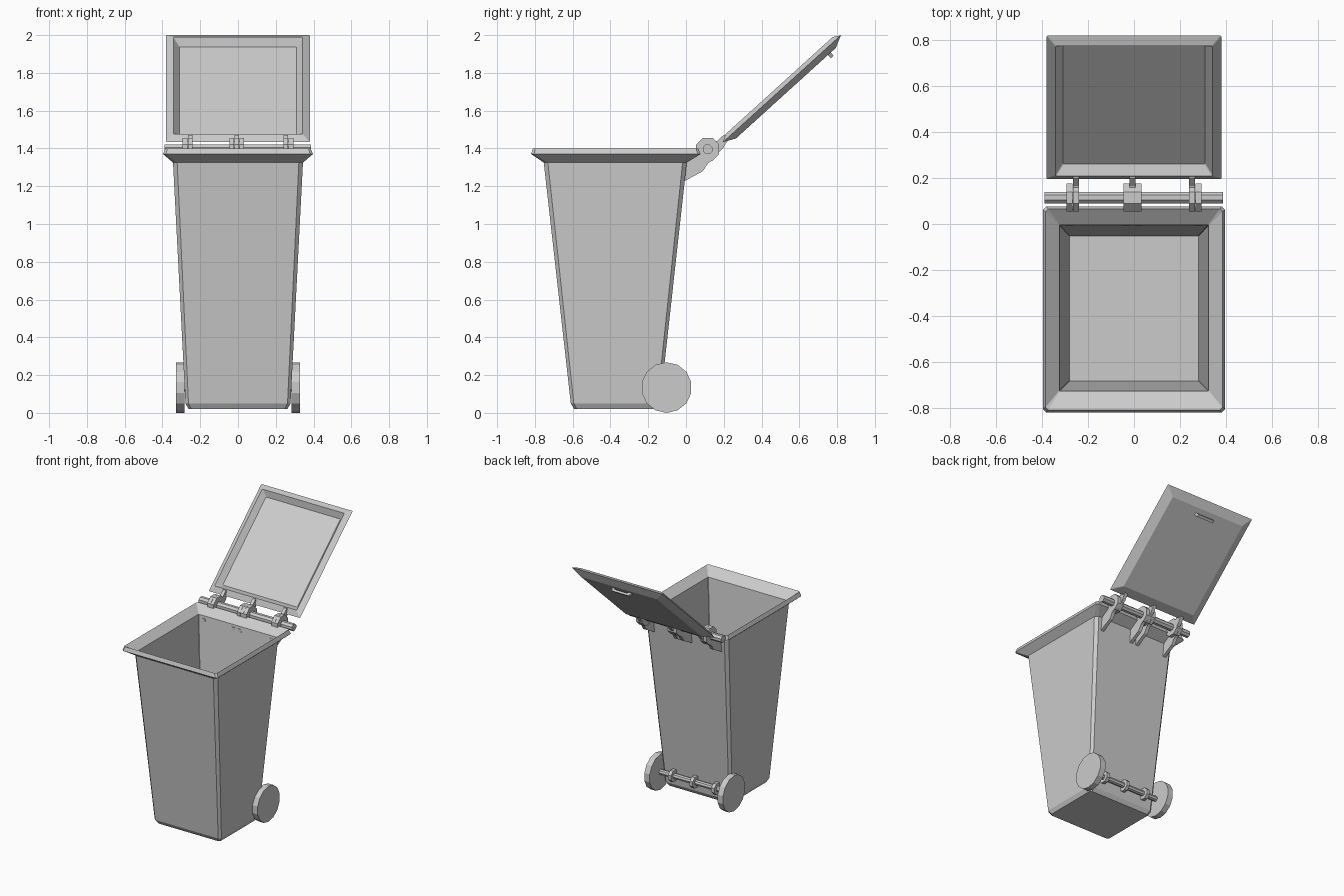
import bpy, bmesh, math
from mathutils import Matrix, Vector

if "Cube" in bpy.data.objects:
    bpy.data.objects.remove(bpy.data.objects["Cube"])


def finish(name, bm, matrix=None):
    if matrix is not None:
        bm.transform(matrix)
    bmesh.ops.recalc_face_normals(bm, faces=bm.faces)
    me = bpy.data.meshes.new(name)
    bm.to_mesh(me)
    bm.free()
    ob = bpy.data.objects.new(name, me)
    bpy.context.collection.objects.link(ob)
    return ob


def loft(name, rings, matrix=None):
    """Skin chamfered rectangles (half x, y0, y1, z, chamfer), capping both ends."""
    bm = bmesh.new()
    loops = []
    for hx, y0, y1, z, c in rings:
        pts = [(-hx + c, y0), (hx - c, y0), (hx, y0 + c), (hx, y1 - c),
               (hx - c, y1), (-hx + c, y1), (-hx, y1 - c), (-hx, y0 + c)]
        loops.append([bm.verts.new((x, y, z)) for x, y in pts])
    for a, b in zip(loops, loops[1:]):
        for i in range(8):
            j = (i + 1) % 8
            bm.faces.new((a[i], a[j], b[j], b[i]))
    bm.faces.new(loops[0])
    bm.faces.new(loops[-1])
    return finish(name, bm, matrix)


def plate(bm, pts, x0, x1):
    """Extrude a (y, z) outline from x0 to x1."""
    a = [bm.verts.new((x0, y, z)) for y, z in pts]
    b = [bm.verts.new((x1, y, z)) for y, z in pts]
    n = len(pts)
    bm.faces.new(a)
    bm.faces.new(b)
    for i in range(n):
        j = (i + 1) % n
        bm.faces.new((a[i], a[j], b[j], b[i]))


def circle(y, z, r, n, turn=0.0):
    return [(y + r * math.cos(turn + i * math.tau / n),
             z + r * math.sin(turn + i * math.tau / n)) for i in range(n)]


def bar(name, outlines, spans):
    """One object made of every outline extruded over every x span."""
    bm = bmesh.new()
    for x0, x1 in spans:
        for pts in outlines:
            plate(bm, pts, x0, x1)
    return finish(name, bm)


# Tapered tub: outside wall, flared rim, then inside wall down to the raised floor
loft("bin_body", [
    (0.262, -0.592, -0.155, 0.02, 0.015),
    (0.278, -0.61, -0.137, 0.05, 0.016),
    (0.344, -0.753, 0.004, 1.325, 0.022),
    (0.397, -0.82, 0.077, 1.37, 0.015),
    (0.385, -0.81, 0.065, 1.40, 0.012),
    (0.325, -0.727, -0.004, 1.35, 0.002),
    (0.281, -0.683, -0.052, 0.90, 0.002),
])

# Open lid: built flat with y along its length, then tilted about its lower edge
L = 0.844
tilt = Matrix.Translation((0, 0.195, 1.433)) @ Matrix.Rotation(math.radians(42.2), 4, 'X')


def inset(dx, dy, z):
    return (0.38 - dx, dy, L - dy, z, 0.004)


loft("lid", [inset(0.065, 0.065, -0.032), inset(0, 0, 0), inset(0.038, 0.04, 0.022),
             inset(0.07, 0.075, -0.016)], tilt)

# Lid handle: small bent grip on the outside
bm = bmesh.new()
path = [(-0.085, -0.025), (-0.07, -0.055), (0.07, -0.055), (0.085, -0.025)]
inner = [(-0.06, -0.025), (-0.055, -0.04), (0.055, -0.04), (0.06, -0.025)]
sides = []
for y in (0.722, 0.742):
    sides.append([[bm.verts.new((x, y, z)) for x, z in p] for p in (path, inner)])
for i in range(3):
    (o0, i0), (o1, i1) = sides
    for quad in ((o0[i], o0[i + 1], i0[i + 1], i0[i]), (o1[i], o1[i + 1], i1[i + 1], i1[i]),
                 (o0[i], o0[i + 1], o1[i + 1], o1[i]), (i0[i], i0[i + 1], i1[i + 1], i1[i])):
        bm.faces.new(quad)
for k in (0, 3):
    bm.faces.new((sides[0][0][k], sides[0][1][k], sides[1][1][k], sides[1][0][k]))
finish("lid_handle", bm, tilt)

# Hinge rod, body brackets and lid knuckles
HY, HZ = 0.115, 1.395
knuckle = circle(HY, HZ, 0.066, 8, math.pi / 8)
bar("hinge_rod", [circle(HY, HZ, 0.027, 8, math.pi / 8)], [(-0.39, 0.387)])
bar("hinge_body_brackets",
    [knuckle, [(-0.008, 1.33), (0.06, 1.37), (0.15, 1.345), (0.115, 1.32), (0.09, 1.28), (-0.012, 1.225)]],
    [(-0.293, -0.267), (-0.046, -0.02), (0.007, 0.033), (0.267, 0.293)])
bar("hinge_lid_knuckles",
    [knuckle, [(0.13, 1.43), (0.165, 1.44), (0.20, 1.472), (0.235, 1.465), (0.195, 1.40), (0.14, 1.345)]],
    [(-0.266, -0.24), (-0.019, 0.006), (0.24, 0.266)])

# Wheels, axle and axle clips
WY, WZ = -0.103, 0.134
bar("wheels", [circle(WY, WZ, 0.134, 14, math.pi / 2)], [(-0.327, -0.283), (0.283, 0.327)])
bar("axle", [circle(WY, WZ, 0.02, 8)], [(-0.29, 0.29)])
bar("axle_clips", [circle(WY, WZ, 0.045, 8, math.pi / 8)],
    [(x - 0.013, x + 0.013) for x in (-0.18, 0, 0.18)])
